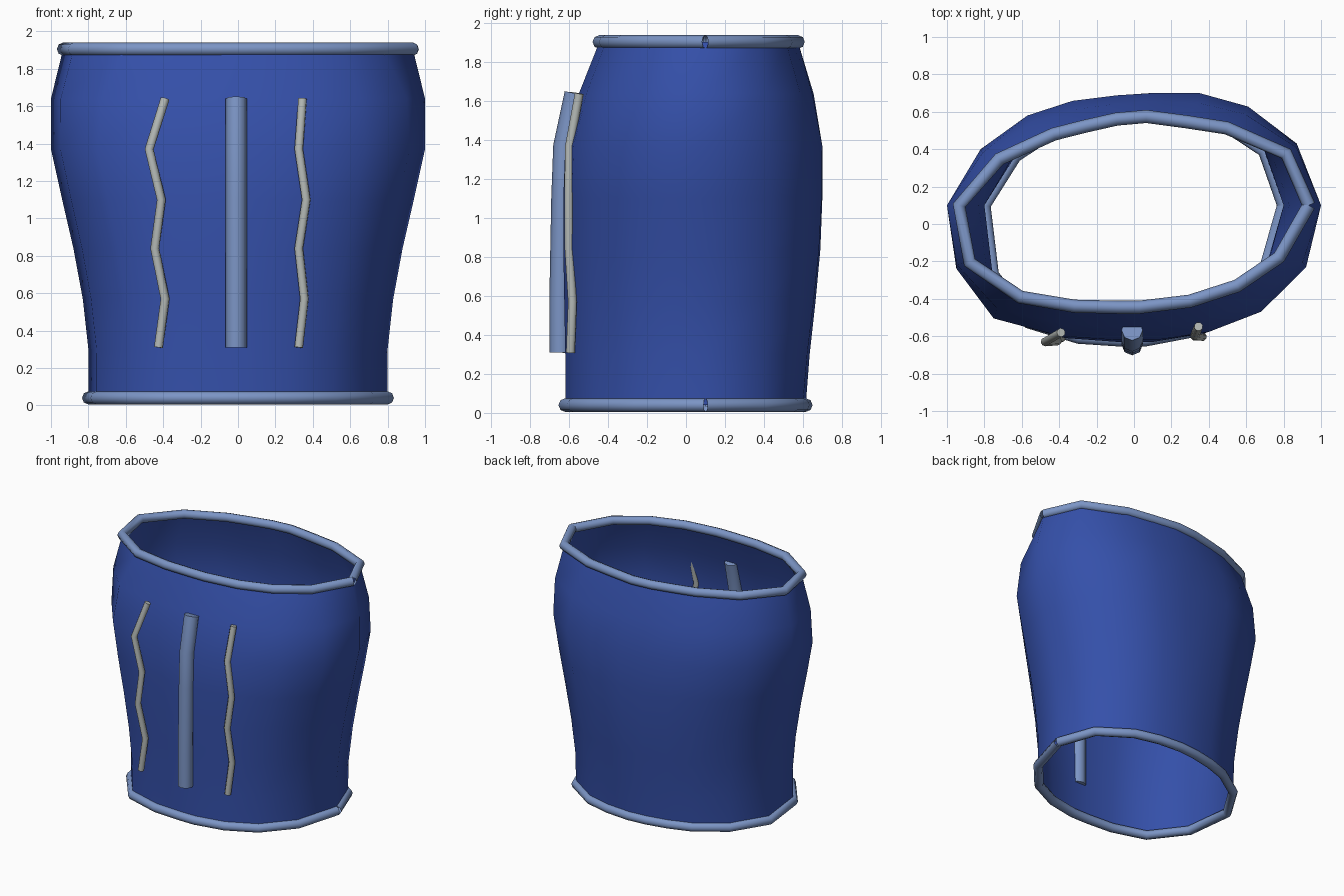
import bpy, bmesh

if "Cube" in bpy.data.objects:
    bpy.data.objects.remove(bpy.data.objects["Cube"])


def material(name, rgb):
    m = bpy.data.materials.new(name)
    m.diffuse_color = (*rgb, 1)
    m.use_nodes = True
    m.node_tree.nodes["Principled BSDF"].inputs["Base Color"].default_value = m.diffuse_color
    return m


BLUE = material("deep_blue", (0.035, 0.08, 0.40))
TRIM = material("light_blue", (0.20, 0.30, 0.56))
PALE = material("pale_grey", (0.46, 0.49, 0.47))

# Unit cross-sections (counter-clockwise from +x): widest part and top opening
WIDE = [(1, 0), (.87, .55), (.61, .88), (.35, 1), (.1, 1), (-.09, .98), (-.33, .93),
        (-.57, .8), (-.82, .5), (-1, 0), (-.95, -.47), (-.75, -.84), (-.4, -.97),
        (-.1, -1), (.12, -1), (.4, -.94), (.68, -.79), (.92, -.46)]
TOP = [(1, 0), (.87, .58), (.53, .87), (.3, .94), (.07, 1), (-.1, .97), (-.28, .89),
       (-.46, .8), (-.77, .52), (-1, 0), (-.94, -.56), (-.65, -.9), (-.34, -.99),
       (-.09, -1), (.03, -1), (.32, -.94), (.59, -.79), (.83, -.51)]

# z, half width, front y, back y, blend towards TOP
LEVELS = [(.04, .80, -.62, .615, .5), (.30, .80, -.62, .635, .4), (.57, .83, -.625, .665, .3),
          (.84, .88, -.63, .69, .2), (1.10, .94, -.63, .70, .1), (1.37, 1.0, -.62, .70, 0),
          (1.64, 1.0, -.55, .655, .2), (1.905, .935, -.445, .575, 1)]
MID_Y = 0.1


def section(level):
    z, w, front, back, t = level
    pts = []
    for (u0, v0), (u1, v1) in zip(WIDE, TOP):
        u, v = u0 + (u1 - u0) * t, v0 + (v1 - v0) * t
        depth = back - MID_Y if v > 0 else MID_Y - front
        pts.append((u * w, MID_Y + v * depth, z))
    return pts


def tube(name, pts, radius, mat, caps=True):
    cu = bpy.data.curves.new(name, 'CURVE')
    cu.dimensions = '3D'
    cu.bevel_depth = radius
    cu.bevel_resolution = 2
    cu.use_fill_caps = caps
    sp = cu.splines.new('POLY')
    sp.points.add(len(pts) - 1)
    for p, co in zip(sp.points, pts):
        p.co = (*co, 1)
    ob = bpy.data.objects.new(name, cu)
    bpy.context.collection.objects.link(ob)
    cu.materials.append(mat)
    bpy.ops.object.select_all(action='DESELECT')
    ob.select_set(True)
    bpy.context.view_layer.objects.active = ob
    bpy.ops.object.convert(target='MESH')
    bpy.ops.object.shade_smooth_by_angle(angle=0.87)
    return ob


# Body: open single-walled sleeve lofted through the levels
bm = bmesh.new()
rings = [[bm.verts.new(p) for p in section(lv)] for lv in LEVELS]
n = len(WIDE)
for a, b in zip(rings, rings[1:]):
    for i in range(n):
        j = (i + 1) % n
        bm.faces.new((a[i], a[j], b[j], b[i])).smooth = True
me = bpy.data.meshes.new("sleeve_body")
bm.to_mesh(me)
bm.free()
me.materials.append(BLUE)
bpy.context.collection.objects.link(bpy.data.objects.new("sleeve_body", me))

# Rims: tubes with an open seam on the right side
for name, lv in (("bottom_rim", LEVELS[0]), ("top_rim", LEVELS[-1])):
    ring = section(lv)
    tube(name, ring + [ring[0]], 0.035, TRIM, caps=False)

# Front strips: straight centre band and two wavy cords
ZS = [.31, .57, .84, 1.10, 1.37, 1.64]
strips = [
    ("centre_band", 0.057, TRIM, [-.01] * 6, [-.645, -.645, -.64, -.635, -.625, -.567]),
    ("left_cord", 0.024, PALE, [-.425, -.39, -.445, -.41, -.475, -.39],
     [-.615, -.61, -.625, -.625, -.63, -.58]),
    ("right_cord", 0.024, PALE, [.325, .355, .325, .365, .325, .345],
     [-.593, -.583, -.60, -.602, -.598, -.548]),
]
for name, r, mat, xs, ys in strips:
    tube(name, list(zip(xs, ys, ZS)), r, mat)
